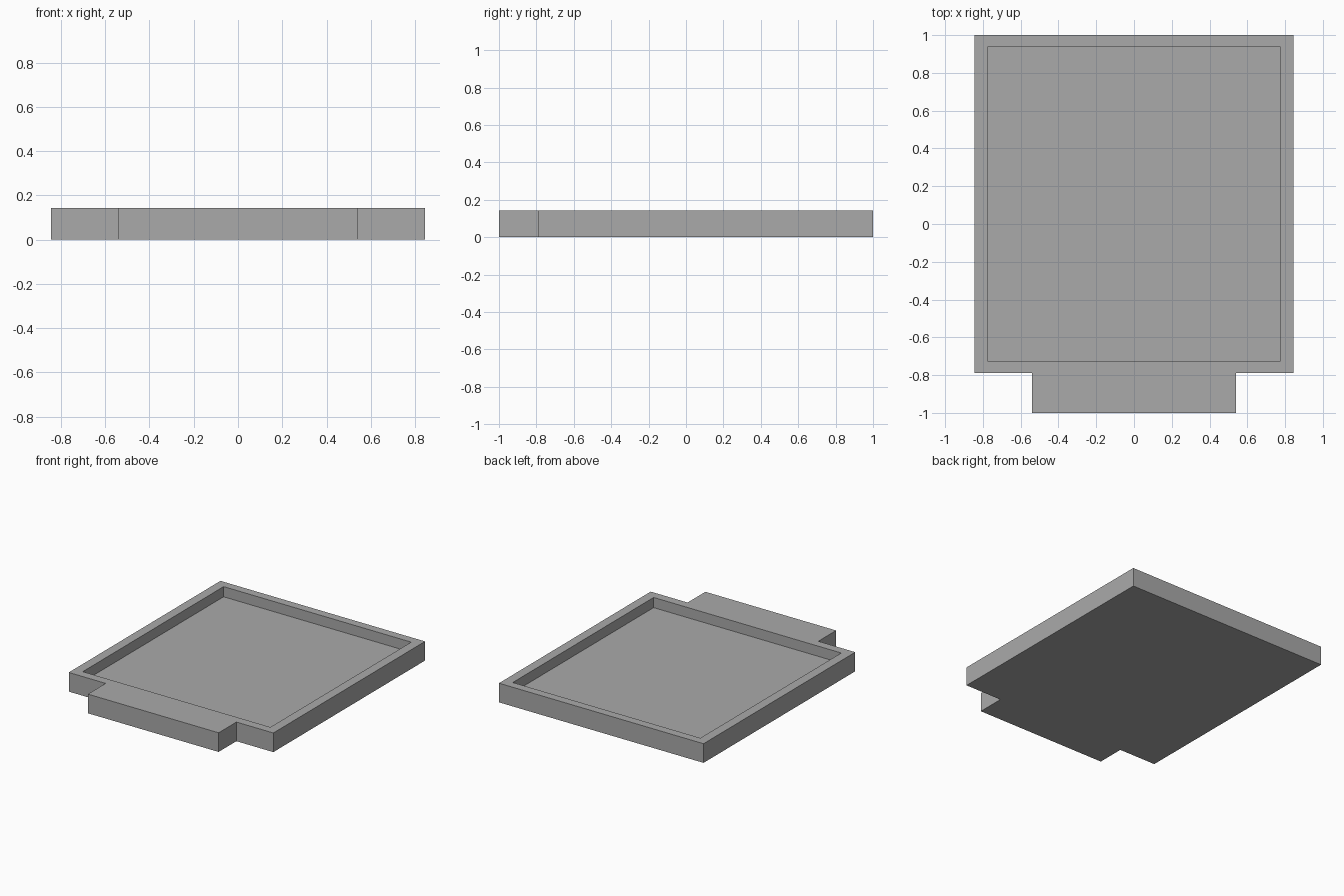
import bpy
import bmesh

cube = bpy.data.objects.get("Cube")
if cube:
    bpy.data.objects.remove(cube, do_unlink=True)

HEIGHT, FLOOR = 0.143, 0.067

# Plain grey material
grey = bpy.data.materials.new("grey")
grey.use_nodes = True
colour = (0.4, 0.4, 0.4, 1)
grey.diffuse_color = colour
grey.node_tree.nodes["Principled BSDF"].inputs["Base Color"].default_value = colour

# Tray outline with a front tab, mirrored from the left half
half = [(0.54, -1), (0.54, -0.79), (0.845, -0.79), (0.845, 1)]
outline = half + [(-x, y) for x, y in reversed(half)]
recess = [(0.775, -0.725), (0.775, 0.937), (-0.775, 0.937), (-0.775, -0.725)]

bm = bmesh.new()


def ring(points, z):
    return [bm.verts.new((x, y, z)) for x, y in points]


def walls(low, high):
    for i in range(len(low)):
        j = (i + 1) % len(low)
        bm.faces.new((low[i], low[j], high[j], high[i]))


# Underside, outer walls, recess walls and recess floor
bottom, top = ring(outline, 0), ring(outline, HEIGHT)
floor, lip = ring(recess, FLOOR), ring(recess, HEIGHT)
bm.faces.new(bottom)
walls(bottom, top)
walls(floor, lip)
bm.faces.new(floor)

# Flat rim: back and sides, then the front strip that runs into the tab
tab_r, notch_r, front_r, back_r, back_l, front_l, notch_l, tab_l = top
lip_fr, lip_br, lip_bl, lip_fl = lip
bm.faces.new((front_r, back_r, lip_br, lip_fr))
bm.faces.new((back_r, back_l, lip_bl, lip_br))
bm.faces.new((back_l, front_l, lip_fl, lip_bl))
bm.faces.new((tab_l, tab_r, notch_r, front_r, lip_fr, lip_fl, front_l, notch_l))
bmesh.ops.recalc_face_normals(bm, faces=bm.faces)

mesh = bpy.data.meshes.new("tray")
bm.to_mesh(mesh)
bm.free()
mesh.materials.append(grey)
tray = bpy.data.objects.new("tray", mesh)
bpy.context.collection.objects.link(tray)
